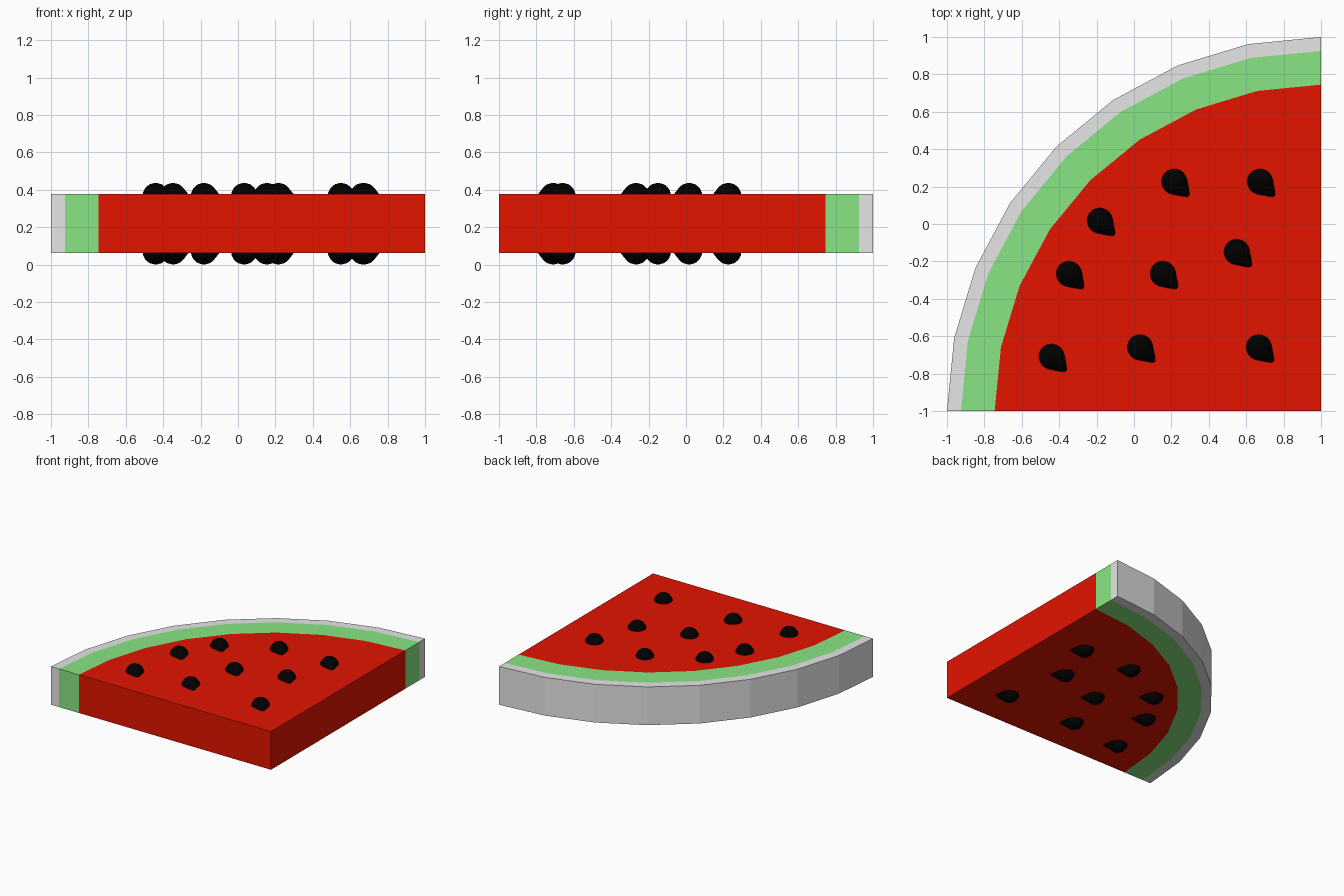
import bpy, bmesh, math
from mathutils import Matrix, Vector

if "Cube" in bpy.data.objects:
    bpy.data.objects.remove(bpy.data.objects["Cube"])


def material(name, rgb):
    m = bpy.data.materials.new(name)
    m.diffuse_color = (*rgb, 1)
    m.use_nodes = True
    m.node_tree.nodes["Principled BSDF"].inputs["Base Color"].default_value = m.diffuse_color
    return m


RED = material("flesh red", (0.77, 0.007, 0.0))
GREEN = material("inner rind green", (0.25, 0.79, 0.228))
GREY = material("skin pale grey", (0.79, 0.79, 0.79))
BLACK = material("seed black", (0.0, 0.0, 0.0))

BOTTOM, TOP = 0.063, 0.377
CORNER = Vector((1, -1, 0))
STEPS = 8


def finish(bm, name, mats):
    bmesh.ops.remove_doubles(bm, verts=bm.verts, dist=1e-5)
    bmesh.ops.recalc_face_normals(bm, faces=bm.faces)
    mesh = bpy.data.meshes.new(name)
    bm.to_mesh(mesh)
    bm.free()
    for m in mats:
        mesh.materials.append(m)
    ob = bpy.data.objects.new(name, mesh)
    bpy.context.collection.objects.link(ob)
    return ob


# Quarter slice: concentric bands of flesh, inner rind and skin
radii = [0, 1.745, 1.925, 2.0]
bm = bmesh.new()


def point(r, step, z):
    a = math.pi - step * math.pi / 2 / STEPS
    return (CORNER.x + r * math.cos(a), CORNER.y + r * math.sin(a), z)


def face(points, index):
    f = bm.faces.new([bm.verts.new(p) for p in points])
    f.material_index = index


for band, (r0, r1) in enumerate(zip(radii, radii[1:])):
    for z in (BOTTOM, TOP):
        for s in range(STEPS):
            pts = [point(r0, s, z), point(r1, s, z), point(r1, s + 1, z)]
            if r0 > 0:
                pts.append(point(r0, s + 1, z))
            face(pts, band)
    # the two straight cut sides
    for s in (0, STEPS):
        face([point(r0, s, BOTTOM), point(r1, s, BOTTOM),
              point(r1, s, TOP), point(r0, s, TOP)], band)
# outer skin wall
for s in range(STEPS):
    face([point(2, s, BOTTOM), point(2, s + 1, BOTTOM),
          point(2, s + 1, TOP), point(2, s, TOP)], 2)
finish(bm, "melon_slice", [RED, GREEN, GREY])

# Teardrop seed: round back, blunt cone tip, spun about its long axis
R = 0.07
profile = [(-R * math.cos(a), R * math.sin(a))
           for a in (math.radians(d) for d in range(0, 121, 15))]
profile += [(0.106, 0.013), (0.114, 0.0)]
bm = bmesh.new()
verts = [bm.verts.new((t, r, 0)) for t, r in profile]
edges = [bm.edges.new(p) for p in zip(verts, verts[1:])]
bmesh.ops.spin(bm, geom=verts + edges, cent=(0, 0, 0), axis=(1, 0, 0),
               angle=2 * math.pi, steps=16)
bmesh.ops.remove_doubles(bm, verts=bm.verts, dist=1e-5)
bmesh.ops.transform(bm, verts=bm.verts,
                    matrix=Matrix.Rotation(math.radians(-45), 4, 'Z'))
for f in bm.faces:
    f.smooth = True
seed = finish(bm, "seed", [BLACK])
seed_mesh = seed.data
bpy.data.objects.remove(seed)

# Seeds scattered identically on the upper and lower cut faces
spots = [(-0.44, -0.71), (0.033, -0.66), (0.668, -0.66),
         (-0.347, -0.267), (0.155, -0.267), (0.55, -0.15),
         (-0.182, 0.017), (0.216, 0.226), (0.674, 0.226)]
for i, (x, y) in enumerate(spots):
    for side, z in (("top", 0.367), ("bottom", 0.07)):
        ob = bpy.data.objects.new(f"seed_{side}_{i + 1}", seed_mesh)
        ob.location = (x, y, z)
        bpy.context.collection.objects.link(ob)
